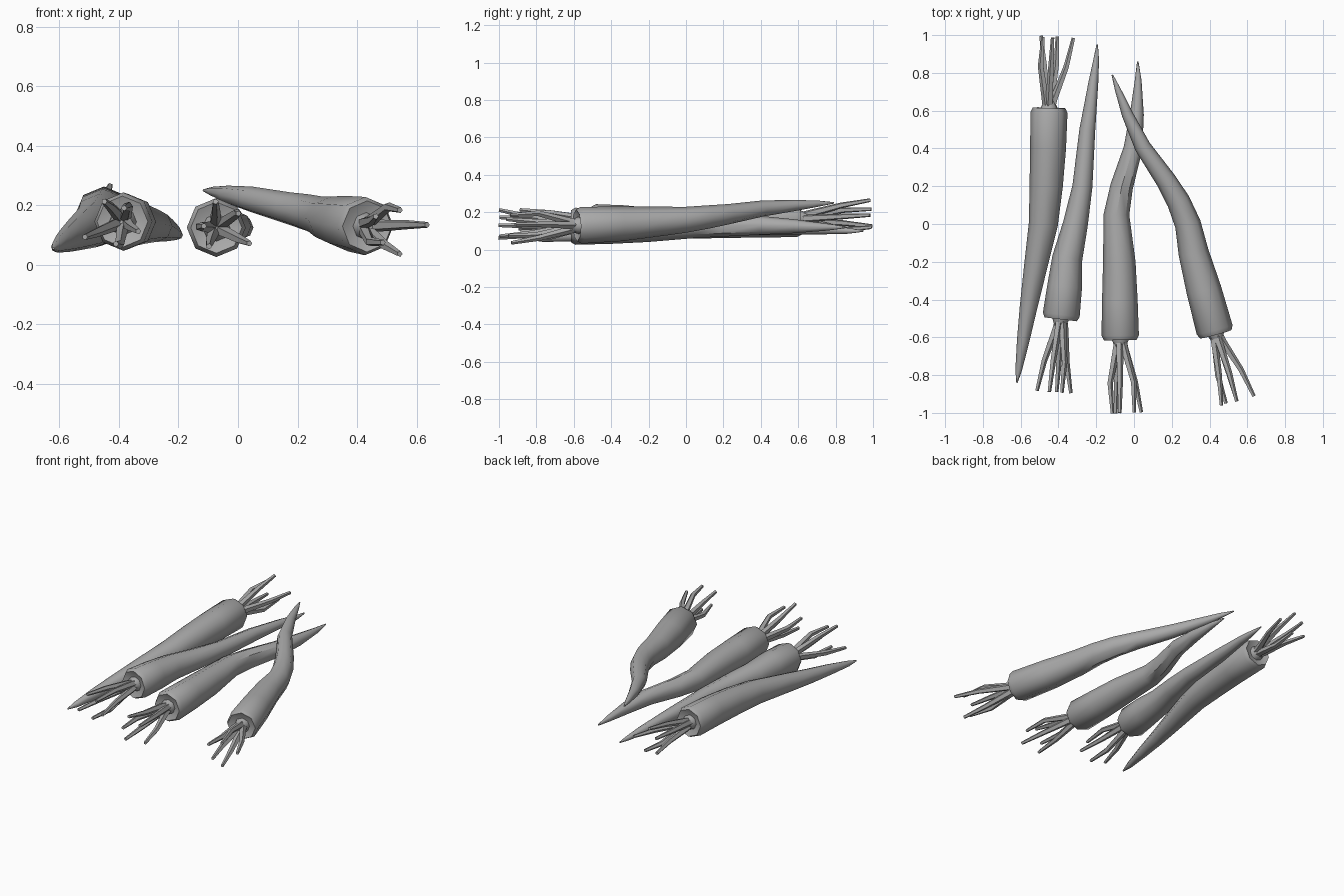
import bpy, bmesh
from math import cos, sin, radians
from mathutils import Vector

scene_cube = bpy.data.objects.get("Cube")
if scene_cube:
    bpy.data.objects.remove(scene_cube, do_unlink=True)

# One plain colour for everything
grey = bpy.data.materials.new("plain grey")
grey.use_nodes = True
grey.diffuse_color = (0.4, 0.4, 0.4, 1)
grey.node_tree.nodes["Principled BSDF"].inputs["Base Color"].default_value = grey.diffuse_color

UP = Vector((0, 0, 1))


def sweep(bm, points, radii, sides, axes=None):
    """Skin a tube of rings along a path, with both ends capped."""
    rings = []
    for i, (p, r) in enumerate(zip(points, radii)):
        if axes:
            d = axes[i]
        else:
            d = (points[min(i + 1, len(points) - 1)] - points[max(i - 1, 0)]).normalized()
        u = UP.cross(d).normalized()
        v = d.cross(u)
        turn = [radians(360 * k / sides) for k in range(sides)]
        rings.append([bm.verts.new(p + r * (u * cos(a) + v * sin(a))) for a in turn])
    for a, b in zip(rings, rings[1:]):
        for k in range(sides):
            n = (k + 1) % sides
            bm.faces.new((a[k], a[n], b[n], b[k]))
    bm.faces.new(rings[0][::-1])
    bm.faces.new(rings[-1])


def finish(bm, name):
    bmesh.ops.recalc_face_normals(bm, faces=bm.faces)
    mesh = bpy.data.meshes.new(name)
    bm.to_mesh(mesh)
    bm.free()
    mesh.materials.append(grey)
    obj = bpy.data.objects.new(name, mesh)
    bpy.context.collection.objects.link(obj)
    bpy.ops.object.select_all(action='DESELECT')
    obj.select_set(True)
    bpy.context.view_layer.objects.active = obj
    bpy.ops.object.shade_smooth_by_angle(angle=radians(45))


# Shared crown: (distance past the shoulder, radius)
CROWN = [(0.07, 0.026), (0.03, 0.042), (0.012, 0.046), (0.018, 0.07), (0.025, 0.086)]
# Shared stalks: (angle, spread at the bend, spread at the end)
STALKS = [(-32, 0.08, 0.11), (-122, 0.06, 0.08), (180, 0.065, 0.06),
          (104, 0.05, 0.085), (37, 0.075, 0.07)]


def root(name, path, roll, end):
    """path holds (x, y, z, radius) from the shoulder to the tip;
    end is the point the stalk bunch aims at."""
    pts = [Vector(p[:3]) for p in path]
    out = (pts[0] - pts[1]).normalized()
    tangents = [out] + [(pts[i - 1] - pts[i + 1]).normalized() for i in range(1, len(pts) - 1)]
    tangents.append((pts[-2] - pts[-1]).normalized())
    bm = bmesh.new()
    sweep(bm, [pts[0] + out * o for o, r in CROWN] + pts,
          [r for o, r in CROWN] + [p[3] for p in path], 8,
          [out] * len(CROWN) + tangents)
    finish(bm, name + "_root")

    # Cut leaf stalks fanning out of the crown
    bm = bmesh.new()
    base = pts[0] + out * 0.03
    aim = Vector(end) - base
    d = aim.normalized()
    u = UP.cross(d).normalized()
    v = d.cross(u)
    for angle, bend, tip in STALKS:
        a = radians(angle + roll)
        side = u * cos(a) + v * sin(a)
        sweep(bm, [base + side * 0.015, base + aim * 0.12 + side * 0.025,
                   base + aim * 0.58 + side * bend, base + aim + side * tip],
              [0.022, 0.021, 0.016, 0.010], 5)
    finish(bm, name + "_stalks")


root("far_right", [(-.45, .59, .165, .098), (-.455, .4, .16, .095), (-.465, .2, .15, .088),
                   (-.48, 0, .135, .077), (-.525, -.25, .11, .06), (-.56, -.45, .09, .046),
                   (-.587, -.62, .075, .033), (-.61, -.77, .06, .018), (-.62, -.84, .055, .004)],
     212, (-.43, .99, .185))
root("middle_right", [(-.385, -.48, .145, .098), (-.367, -.33, .145, .092), (-.353, -.18, .142, .08),
                      (-.31, 0, .137, .066), (-.273, .2, .13, .053), (-.247, .5, .12, .042),
                      (-.215, .75, .108, .026), (-.2, .87, .1, .015), (-.195, .95, .1, .004)],
     237, (-.415, -.89, .14))
root("middle_left", [(-.073, -.59, .125, .099), (-.075, -.4, .125, .094), (-.078, -.2, .127, .086),
                     (-.093, .05, .13, .068), (-.065, .2, .13, .06), (-.005, .4, .13, .05),
                     (.015, .58, .125, .037), (.022, .76, .12, .018), (.02, .86, .12, .004)],
     0, (-.055, -1, .13))
root("crossing_left", [(.427, -.56, .13, .098), (.37, -.35, .138, .093), (.315, -.15, .15, .08),
                       (.285, 0, .16, .069), (.235, .12, .175, .062), (.17, .23, .19, .054),
                       (.045, .41, .22, .043), (-.035, .58, .236, .03), (-.085, .71, .246, .016),
                       (-.115, .79, .25, .004)],
     42, (.53, -.94, .115))
